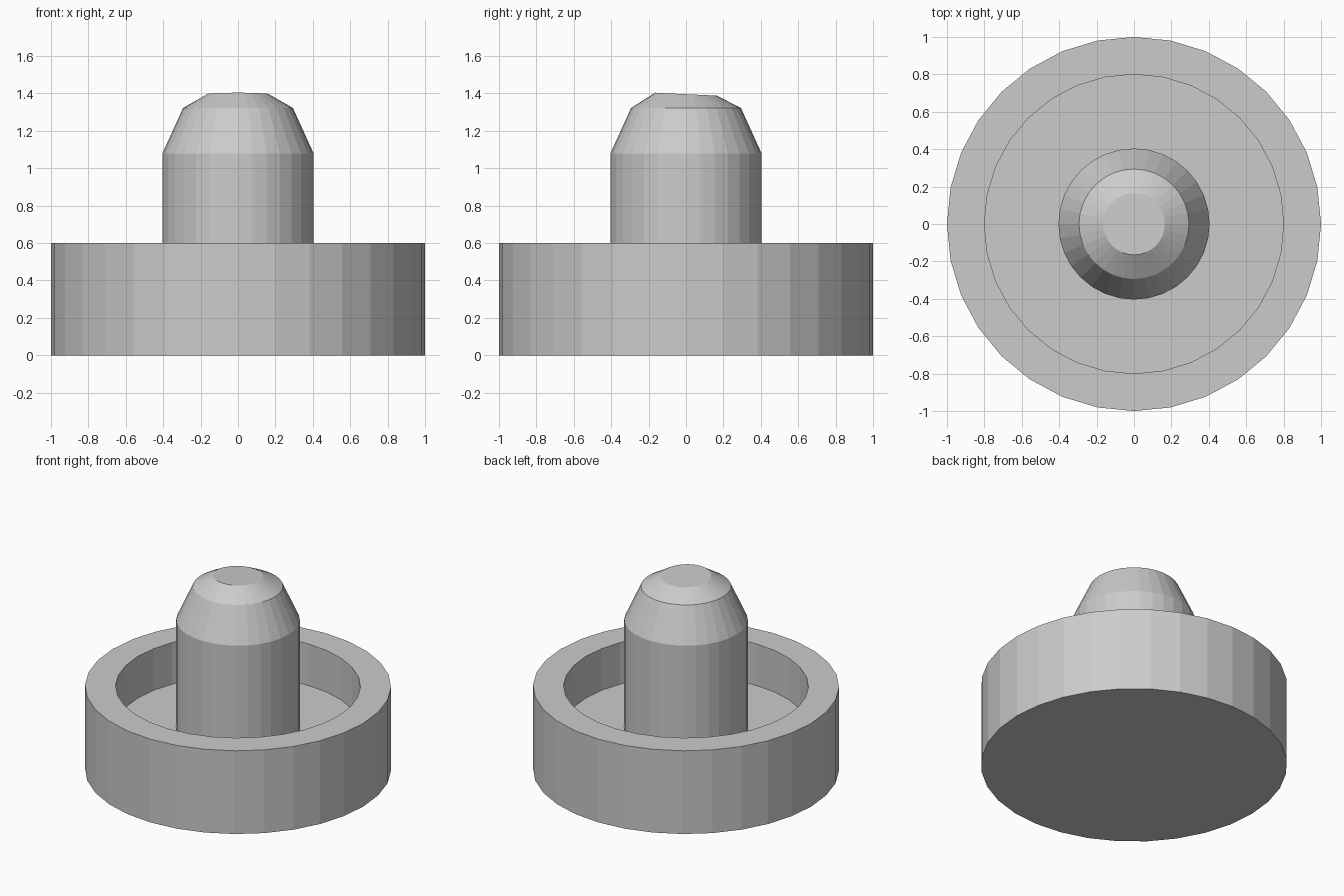
import bpy
import bmesh
from math import cos, sin, tau

if "Cube" in bpy.data.objects:
    bpy.data.objects.remove(bpy.data.objects["Cube"])

SEGMENTS = 32


def lathe(name, profile, tilt_last=0.0):
    """Spin (radius, z) rings into a closed flat-shaded solid."""
    bm = bmesh.new()
    rings = []
    for i, (r, z) in enumerate(profile):
        slope = tilt_last if i == len(profile) - 1 else 0.0
        ring = []
        for k in range(SEGMENTS):
            a = tau * k / SEGMENTS
            x, y = r * cos(a), r * sin(a)
            ring.append(bm.verts.new((x, y, z + slope * y)))
        rings.append(ring)
    for low, high in zip(rings, rings[1:]):
        for k in range(SEGMENTS):
            n = (k + 1) % SEGMENTS
            bm.faces.new((low[k], low[n], high[n], high[k]))
    bm.faces.new(rings[0][::-1])
    bm.faces.new(rings[-1])
    bmesh.ops.recalc_face_normals(bm, faces=bm.faces[:])
    mesh = bpy.data.meshes.new(name)
    bm.to_mesh(mesh)
    bm.free()
    obj = bpy.data.objects.new(name, mesh)
    bpy.context.collection.objects.link(obj)
    return obj


# Round dish with a thick rim and recessed floor
FLOOR = 0.30
lathe("dish", [(1.0, 0.0), (1.0, 0.6), (0.8, 0.6), (0.8, FLOOR)])

# Central post with a tapered head and slightly tilted cap
lathe("post", [(0.404, FLOOR - 0.02), (0.404, 1.08), (0.294, 1.322), (0.165, 1.396)],
      tilt_last=-0.048)
